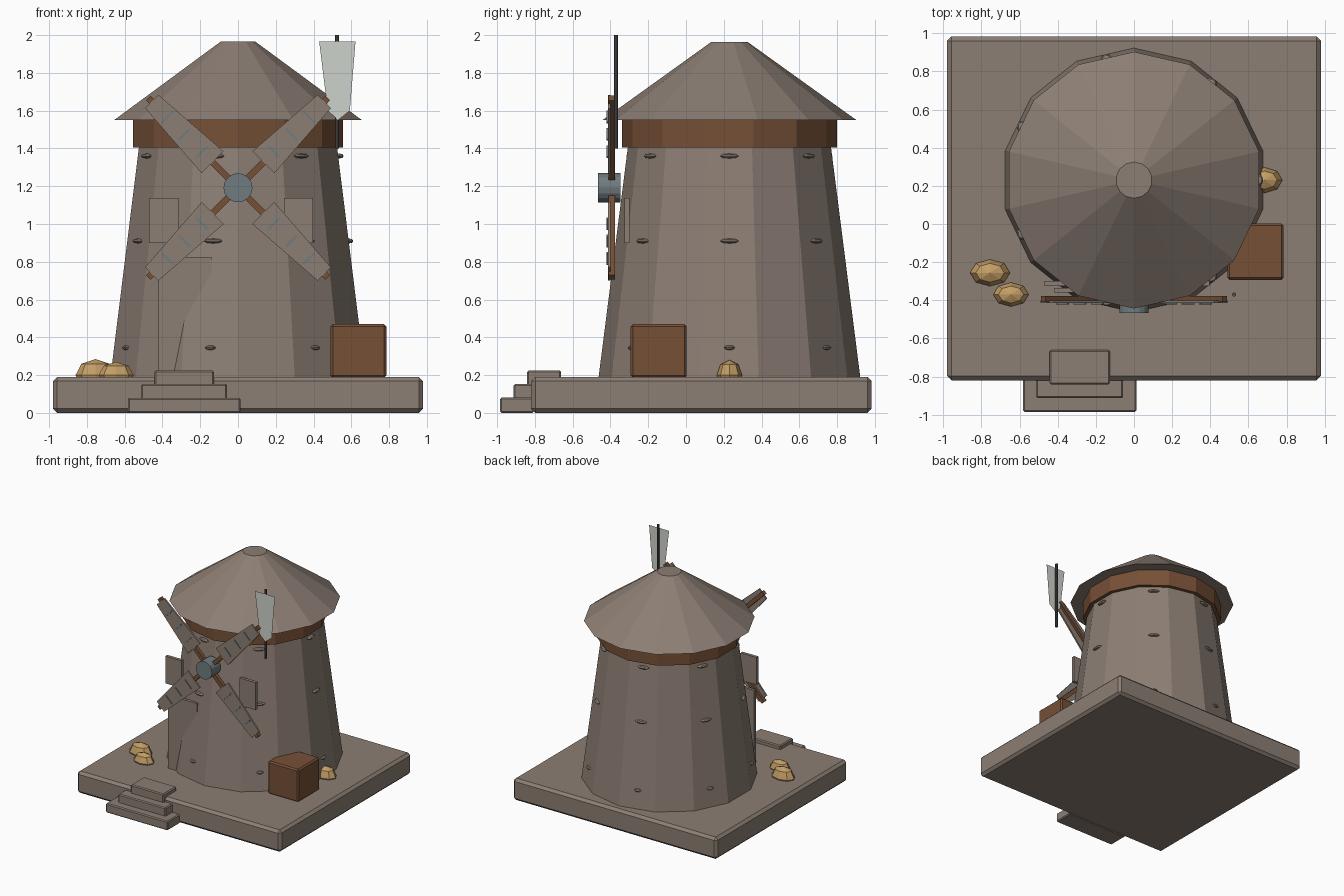
import bpy, bmesh, math
from mathutils import Matrix, Vector

if "Cube" in bpy.data.objects:
    bpy.data.objects.remove(bpy.data.objects["Cube"])


def material(name, rgb):
    m = bpy.data.materials.new(name)
    m.diffuse_color = (*rgb, 1)
    m.use_nodes = True
    m.node_tree.nodes["Principled BSDF"].inputs["Base Color"].default_value = m.diffuse_color
    return m


STONE = material("stone", (0.262, 0.209, 0.174))
WOOD = material("brown_wood", (0.181, 0.080, 0.037))
SACK = material("sack_cloth", (0.552, 0.342, 0.133))
METAL = material("blue_grey_metal", (0.162, 0.202, 0.216))
CLOTH = material("pale_cloth", (0.617, 0.645, 0.597))
DARK = material("dark_metal", (0.075, 0.075, 0.075))


def finish(name, bm, mat):
    bmesh.ops.recalc_face_normals(bm, faces=bm.faces)
    me = bpy.data.meshes.new(name)
    bm.to_mesh(me)
    bm.free()
    me.materials.append(mat)
    ob = bpy.data.objects.new(name, me)
    bpy.context.collection.objects.link(ob)
    return ob


def box(name, x, y, z, mat, bevel=0):
    """Box from (min, max) ranges."""
    bm = bmesh.new()
    bmesh.ops.create_cube(bm, size=1)
    for v in bm.verts:
        v.co = Vector([(r[0] + r[1]) / 2 + c * (r[1] - r[0]) for c, r in zip(v.co, (x, y, z))])
    if bevel:
        bmesh.ops.bevel(bm, geom=bm.edges[:], offset=bevel, segments=1, affect='EDGES')
    return finish(name, bm, mat)


def frustum(name, r0, r1, z0, z1, mat, sides=14, centre=(0, 0.23)):
    """Closed tapered prism with one corner facing the front."""
    bm = bmesh.new()
    rings = []
    for r, z in ((r0, z0), (r1, z1)):
        angles = [-math.pi / 2 + 2 * math.pi * k / sides for k in range(sides)]
        rings.append([bm.verts.new((centre[0] + r * math.cos(a), centre[1] + r * math.sin(a), z))
                      for a in angles])
    for k in range(sides):
        n = (k + 1) % sides
        bm.faces.new((rings[0][k], rings[0][n], rings[1][n], rings[1][k]))
    bm.faces.new(rings[0][::-1])
    bm.faces.new(rings[1])
    return finish(name, bm, mat)


def ellipsoid(name, pos, size, mat, turn=0, seg=8, rings=4):
    bm = bmesh.new()
    bmesh.ops.create_uvsphere(bm, u_segments=seg, v_segments=rings, radius=1)
    bm.transform(Matrix.Translation(pos) @ Matrix.Rotation(turn, 4, 'Z') @ Matrix.Diagonal((*size, 1)))
    return finish(name, bm, mat)


# Base and entrance steps
box("base", (-0.98, 0.98), (-0.82, 0.983), (0, 0.19), STONE, 0.022)
for i in range(3):
    half = 0.298 - 0.07 * i
    box(f"step_{i + 1}", (-0.285 - half, -0.285 + half),
        (-0.985 + 0.072 * i, -0.805 + 0.072 * i), (0.072 * i, 0.08 + 0.072 * i), STONE, 0.008)

# Tower, timber belt and roof
frustum("tower", 0.694, 0.535, 0.18, 1.43, STONE)
frustum("belt", 0.57, 0.57, 1.405, 1.56, WOOD)
frustum("roof", 0.673, 0.095, 1.55, 1.965, STONE)

# Door and window plates
box("door", (-0.42, -0.14), (-0.36, -0.335), (0.19, 0.825), STONE)
for x in (-0.393, 0.32):
    box("window", (x - 0.077, x + 0.077), (-0.325, -0.298), (0.90, 1.137), STONE)

# Protruding wall stones in three rows
for z, dist, width in ((0.345, 0.655, 0.03), (0.91, 0.588, 0.05), (1.36, 0.537, 0.05)):
    for k in range(7):
        a = 2 * math.pi * k / 7
        ellipsoid("wall_stone", (dist * math.cos(a), 0.23 + dist * math.sin(a), z),
                  (0.023, width, 0.013), STONE, a)

# Hub lying along y
HUB_Z = 1.192
hub = frustum("hub", 0.077, 0.077, -0.06, 0.06, METAL, 16, (0, 0))
hub.data.transform(Matrix.Translation((0, -0.407, HUB_Z)) @ Matrix.Rotation(math.pi / 2, 4, 'X'))

# Four sails: arm, tapered panel and cross ribs, built along +x then turned
for i in range(4):
    place = Matrix.Translation((0, 0, HUB_Z)) @ Matrix.Rotation(math.pi / 4 + i * math.pi / 2, 4, 'Y')
    parts = [box("sail_arm", (0.02, 0.672), (-0.41, -0.377), (-0.017, 0.017), WOOD)]
    panel = box("sail_panel", (0.19, 0.645), (-0.414, -0.40), (-0.05, 0.05), STONE)
    for v in panel.data.vertices:
        if v.co.x < 0.4:
            v.co.z *= 1.64
    parts.append(panel)
    for r in (0.27, 0.40, 0.53):
        parts.append(box("sail_rib", (r - 0.006, r + 0.006), (-0.421, -0.41), (-0.042, 0.042), METAL))
    for p in parts:
        p.data.transform(place)

# Flag and pole
frustum("flag_pole", 0.011, 0.011, 1.40, 2.0, DARK, 8, (0.525, -0.37))
bm = bmesh.new()
outline = [(0.43, 1.965), (0.475, 1.60), (0.53, 1.55), (0.592, 1.60), (0.622, 1.965)]
bm.faces.new([bm.verts.new((x, -0.382, z)) for x, z in outline])
finish("flag", bm, CLOTH)

# Crate and sacks
box("crate", (0.49, 0.785), (-0.293, 0.003), (0.185, 0.47), WOOD, 0.012)
for x, y, sx, sy, sz in ((-0.755, -0.256, 0.105, 0.07, 0.085),
                         (-0.645, -0.37, 0.093, 0.063, 0.07),
                         (0.685, 0.23, 0.093, 0.067, 0.08)):
    ellipsoid("sack", (x, y, 0.2), (sx, sy, sz), SACK)
